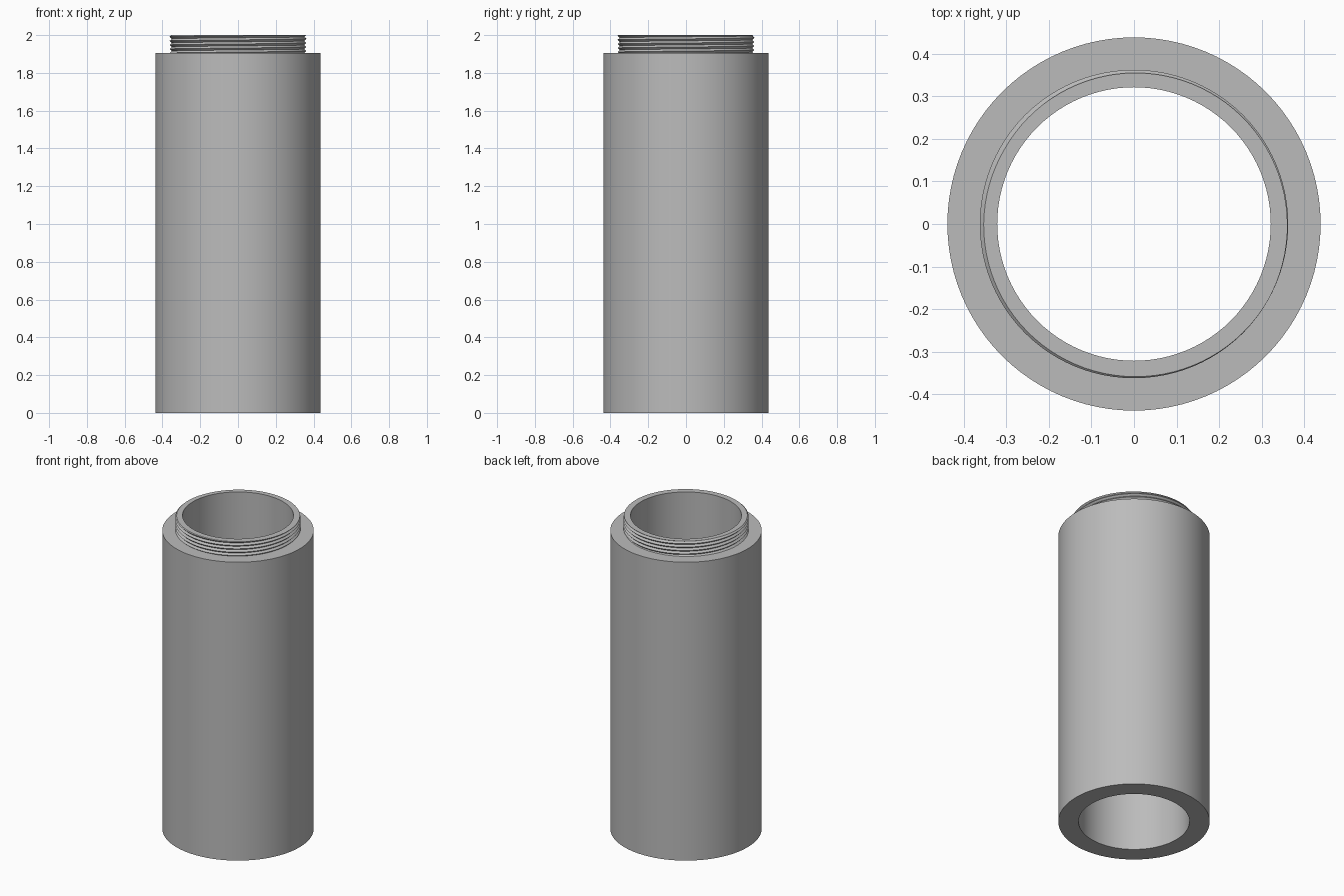
import bpy, bmesh, math

if "Cube" in bpy.data.objects:
    bpy.data.objects.remove(bpy.data.objects["Cube"])

SEG = 96
BORE, OUTER, ROOT, CREST = 0.321, 0.438, 0.351, 0.362
SHOULDER, TOP, PITCH = 1.905, 2.0, 0.0215

steel = bpy.data.materials.new("plain grey")
steel.diffuse_color = (0.5, 0.5, 0.5, 1)
steel.use_nodes = True
steel.node_tree.nodes["Principled BSDF"].inputs["Base Color"].default_value = steel.diffuse_color


def finish(bm, name):
    bmesh.ops.remove_doubles(bm, verts=bm.verts, dist=1e-5)
    bmesh.ops.recalc_face_normals(bm, faces=bm.faces)
    mesh = bpy.data.meshes.new(name)
    bm.to_mesh(mesh)
    bm.free()
    mesh.materials.append(steel)
    obj = bpy.data.objects.new(name, mesh)
    bpy.context.collection.objects.link(obj)
    bpy.ops.object.select_all(action='DESELECT')
    obj.select_set(True)
    bpy.context.view_layer.objects.active = obj
    bpy.ops.object.shade_smooth_by_angle(angle=math.radians(30))
    return obj


def grid_surface(columns, name, closed_profile=False):
    """Skin neighbouring columns of (radius, z) points around the axis."""
    bm = bmesh.new()
    rings = []
    for i, col in enumerate(columns):
        a = 2 * math.pi * i / SEG
        rings.append([bm.verts.new((r * math.cos(a), r * math.sin(a), z)) for r, z in col])
    n = len(columns[0])
    for p, q in zip(rings, rings[1:]):
        for k in range(n if closed_profile else n - 1):
            m = (k + 1) % n
            bm.faces.new((p[k], q[k], q[m], p[m]))
    return finish(bm, name)


# Hollow sleeve with a shoulder and a plain neck core
profile = [(BORE, 0), (OUTER, 0), (OUTER, SHOULDER), (ROOT - 0.004, SHOULDER),
           (ROOT - 0.004, TOP), (BORE, TOP)]
grid_surface([profile] * (SEG + 1), "sleeve_body", True)


# Helical thread skin, trimmed flat at the shoulder and at the rim
def thread_radius(z, turn):
    phase = ((z - SHOULDER) / PITCH - turn) % 1.0
    return ROOT + (CREST - ROOT) * (1 - abs(2 * phase - 1))


def thread_column(i):
    turn = i / SEG
    col = [(ROOT - 0.004, SHOULDER)]
    for k in range(-3, 13):
        z = SHOULDER + (k / 2 + turn) * PITCH
        z = min(max(z, SHOULDER), TOP)
        col.append((thread_radius(z, turn), z))
    return col + [(ROOT - 0.004, TOP)]


grid_surface([thread_column(i) for i in range(SEG + 1)], "neck_thread")
